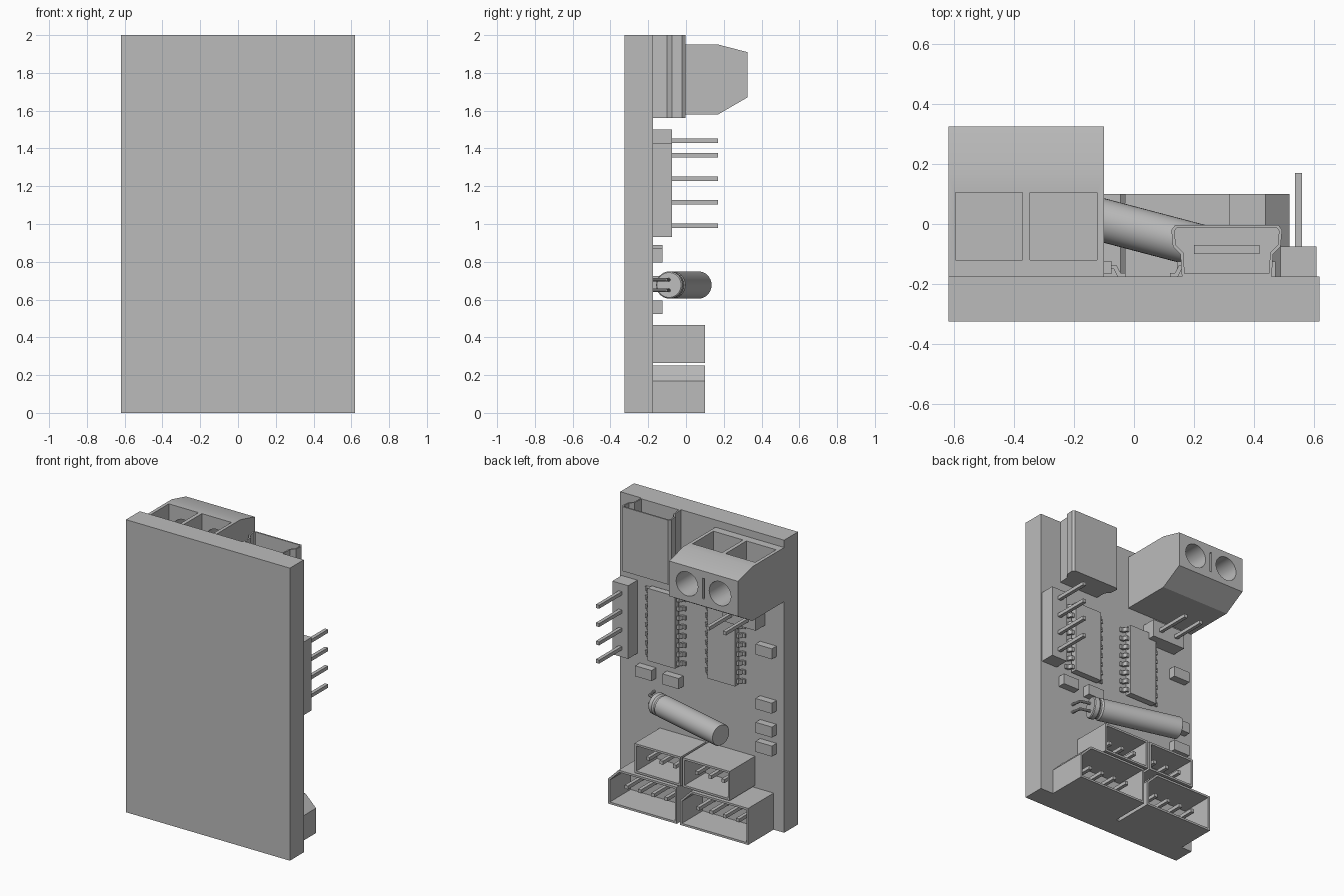
import bpy, bmesh, math
from mathutils import Vector, Matrix

cube = bpy.data.objects.get("Cube")
if cube:
    bpy.data.objects.remove(cube, do_unlink=True)

grey = bpy.data.materials.new("plain_grey")
grey.use_nodes = True
COLOR = (0.5, 0.5, 0.5, 1)
grey.diffuse_color = COLOR
grey.node_tree.nodes["Principled BSDF"].inputs["Base Color"].default_value = COLOR

BACK = -0.175  # rear face of the board, where parts are mounted


def finish(name, bm):
    bmesh.ops.recalc_face_normals(bm, faces=bm.faces)
    mesh = bpy.data.meshes.new(name)
    bm.to_mesh(mesh)
    bm.free()
    mesh.materials.append(grey)
    obj = bpy.data.objects.new(name, mesh)
    bpy.context.collection.objects.link(obj)
    return obj


def select(obj):
    bpy.ops.object.select_all(action="DESELECT")
    obj.select_set(True)
    bpy.context.view_layer.objects.active = obj


def prism(bm, pts, axis, a, b):
    """Extrude a 2D profile along an axis from a to b; returns the end face."""
    place = {"x": lambda p, t: (t, p[0], p[1]),
             "y": lambda p, t: (p[0], t, p[1]),
             "z": lambda p, t: (p[0], p[1], t)}[axis]
    lo = [bm.verts.new(place(p, a)) for p in pts]
    hi = [bm.verts.new(place(p, b)) for p in pts]
    bm.faces.new(lo)
    end = bm.faces.new(hi)
    for i in range(len(pts)):
        j = (i + 1) % len(pts)
        bm.faces.new((lo[i], lo[j], hi[j], hi[i]))
    bmesh.ops.recalc_face_normals(bm, faces=bm.faces)
    return end


def block(bm, x, y, z):
    prism(bm, [(x[0], z[0]), (x[1], z[0]), (x[1], z[1]), (x[0], z[1])], "y", *y)


def box(name, x, y, z):
    bm = bmesh.new()
    block(bm, x, y, z)
    return finish(name, bm)


def hollow(bm, face, wall, depth):
    """Sink a thin-walled cavity into an end face."""
    normal = face.normal.copy()
    bmesh.ops.inset_region(bm, faces=[face], thickness=wall, use_even_offset=True)
    new = bmesh.ops.extrude_discrete_faces(bm, faces=[face])["faces"][0]
    bmesh.ops.translate(bm, verts=new.verts, vec=normal * -depth)


def cut(obj, cutter):
    mod = obj.modifiers.new("cut", "BOOLEAN")
    mod.operation = "DIFFERENCE"
    mod.solver = "EXACT"
    mod.object = cutter
    select(obj)
    bpy.ops.object.modifier_apply(modifier=mod.name)
    bpy.data.objects.remove(cutter, do_unlink=True)


def rod(bm, start, end, r, sides):
    a, b = Vector(start), Vector(end)
    turn = (b - a).to_track_quat("Z", "Y").to_matrix().to_4x4()
    bmesh.ops.create_cone(bm, cap_ends=True, segments=sides, radius1=r, radius2=r,
                          depth=(b - a).length,
                          matrix=Matrix.Translation((a + b) / 2) @ turn)


# Circuit board
box("board", (-0.62, 0.62), (-0.325, BACK), (0, 2))

# Screw terminal with wire pockets on top and screw holes at the rear
bm = bmesh.new()
prism(bm, [(BACK, 1.58), (0.17, 1.58), (0.325, 1.67), (0.325, 1.91),
           (0.17, 1.95), (BACK, 1.95)], "x", -0.62, -0.1)
terminal = finish("screw_terminal", bm)
for side in (-1, 1):
    mid = -0.36 + side * 0.125
    cut(terminal, box("pocket", (mid - 0.112, mid + 0.112), (-0.12, 0.105), (1.65, 2.1)))
    bm = bmesh.new()
    rod(bm, (mid, 0.05, 1.79), (mid, 0.4, 1.79), 0.082, 32)
    cut(terminal, finish("screw_hole", bm))
cut(terminal, box("slot", (-0.366, -0.354), (0.28, 0.4), (1.72, 1.86)))
select(terminal)
bpy.ops.object.shade_smooth_by_angle(angle=math.radians(25))

# Socket shell, open at the top
half = [(0.15, BACK), (0.155, -0.1), (0.18, -0.075), (0.185, -0.02), (0.172, -0.003)]
mid = 0.31
bm = bmesh.new()
top = prism(bm, [(mid + x, y) for x, y in half] + [(mid - x, y) for x, y in reversed(half)],
            "z", 1.56, 2.0)
hollow(bm, top, 0.01, 0.36)
socket = finish("socket_shell", bm)
box("socket_tongue", (mid - 0.11, mid + 0.11), (-0.1, -0.07), (1.63, 1.9))

# Pin headers
PITCH = 0.125


def header(name, x, z, pins):
    box(name, x, (BACK, -0.075), z)
    bm = bmesh.new()
    for px, pz in pins:
        block(bm, (px - 0.012, px + 0.012), (-0.08, 0.17), (pz - 0.012, pz + 0.012))
    finish(name + "_pins", bm)


header("side_header", (0.49, 0.61), (0.93, 1.43),
       [(0.55, 0.99 + i * PITCH) for i in range(4)])
header("upper_header", (-0.475, -0.225), (1.38, 1.5),
       [(-0.41 + i * PITCH, 1.44) for i in range(2)])

# Two chips, each with eight bent leads per side
LEAD = [(0.09, 0.025), (0.09, 0.037), (0.122, 0.037), (0.135, 0.012),
        (0.152, 0.012), (0.152, 0), (0.125, 0), (0.112, 0.025)]
for name, cx in (("left_chip", 0.272), ("right_chip", -0.18)):
    box(name, (cx - 0.104, cx + 0.104), (BACK + 0.008, BACK + 0.052), (0.93, 1.425))
    bm = bmesh.new()
    for side in (-1, 1):
        for i in range(8):
            z = 1.178 + (i - 3.5) * PITCH / 2
            prism(bm, [(cx + side * x, BACK + y) for x, y in LEAD], "z", z - 0.014, z + 0.014)
    finish(name + "_leads", bm)

# Small surface parts
for i, (x, z) in enumerate([(0.41, 0.833), (0.205, 0.833), (-0.5, 1.225),
                            (-0.5, 0.853), (-0.5, 0.69), (-0.5, 0.56)]):
    box(f"small_part_{i + 1}", (x - 0.062, x + 0.062), (BACK, -0.125), (z - 0.036, z + 0.036))

# Can capacitor lying at a slant, with a groove near its base
base, tip = Vector((0.285, -0.09, 0.677)), Vector((-0.31, 0.067, 0.677))
axis = (tip - base).normalized()
bm = bmesh.new()
rings = [(0, 0), (0, 0.066), (0.006, 0.072), (0.035, 0.072), (0.045, 0.062), (0.055, 0.062),
         (0.065, 0.072), (0.61, 0.072), (0.616, 0.068), (0.616, 0)]
profile = [bm.verts.new((r, 0, h)) for h, r in rings]
edges = [bm.edges.new(pair) for pair in zip(profile, profile[1:])]
bmesh.ops.spin(bm, geom=profile + edges, cent=(0, 0, 0), axis=(0, 0, 1),
               angle=math.tau, steps=32)
bmesh.ops.remove_doubles(bm, verts=bm.verts, dist=0.0001)
bm.transform(Matrix.Translation(base) @ axis.to_track_quat("Z", "Y").to_matrix().to_4x4())
can = finish("can_capacitor", bm)
select(can)
bpy.ops.object.shade_smooth_by_angle(angle=math.radians(30))

# Capacitor leads bending down to the board
bm = bmesh.new()
for dz in (-0.028, 0.028):
    start = base + Vector((0, 0, dz))
    bend = start - axis * 0.07
    rod(bm, start, bend, 0.009, 10)
    rod(bm, bend, (bend.x + 0.01, BACK - 0.01, bend.z), 0.009, 10)
finish("capacitor_leads", bm)


# Open plug sockets in two rows
def plug(name, x, z, count, chamfer):
    x0, x1 = x
    z0, z1 = z
    pts = [(x0, z0), (x1, z0), (x1, z1 - chamfer), (x1 - chamfer, z1), (x0, z1)]
    if not chamfer:
        pts.pop(2)
    bm = bmesh.new()
    rim = prism(bm, pts, "y", BACK, 0.1)
    hollow(bm, rim, 0.014, 0.225)
    finish(name, bm)
    bm = bmesh.new()
    for i in range(count):
        px = (x0 + x1) / 2 + (i - (count - 1) / 2) * 0.1
        pz = (z0 + z1) / 2
        block(bm, (px - 0.012, px + 0.012), (BACK + 0.04, 0.06), (pz - 0.012, pz + 0.012))
    finish(name + "_pins", bm)


plug("lower_left_plug", (0.0, 0.52), (0, 0.25), 4, 0.08)
plug("lower_right_plug", (-0.54, -0.025), (0, 0.25), 4, 0.08)
plug("upper_left_plug", (-0.03, 0.32), (0.265, 0.465), 3, 0)
plug("upper_right_plug", (-0.4, -0.045), (0.265, 0.465), 3, 0)
